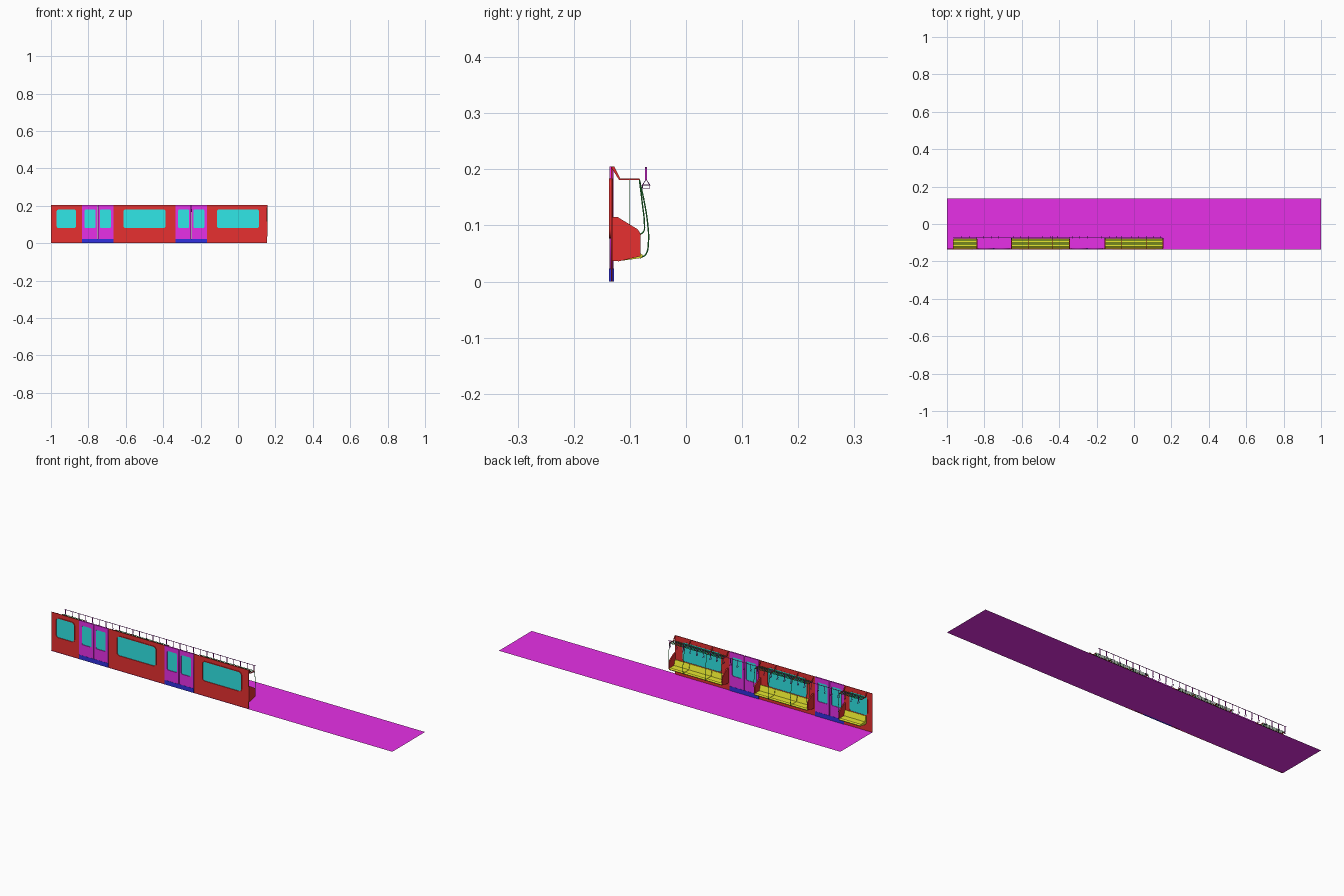
import bpy, bmesh, math

if "Cube" in bpy.data.objects:
    bpy.data.objects.remove(bpy.data.objects["Cube"])


def material(name, rgb):
    m = bpy.data.materials.new(name)
    m.diffuse_color = (*rgb, 1)
    m.use_nodes = True
    m.node_tree.nodes["Principled BSDF"].inputs["Base Color"].default_value = m.diffuse_color
    return m


RED = material("red", (0.8, 0.03, 0.03))
MAGENTA = material("magenta", (0.8, 0.03, 0.8))
CYAN = material("cyan", (0.03, 0.8, 0.8))
BLUE = material("blue", (0.03, 0.03, 0.75))
YELLOW = material("yellow", (0.8, 0.8, 0.03))
GREEN = material("green", (0.03, 0.4, 0.06))
PURPLE = material("purple", (0.4, 0.05, 0.5))


def add(name, mesh, mat):
    mesh.materials.clear()
    mesh.materials.append(mat)
    o = bpy.data.objects.new(name, mesh)
    bpy.context.collection.objects.link(o)
    return o


def curve_mesh(cu):
    tmp = bpy.data.objects.new("tmp", cu)
    bpy.context.collection.objects.link(tmp)
    dg = bpy.context.evaluated_depsgraph_get()
    me = bpy.data.meshes.new_from_object(tmp.evaluated_get(dg))
    bpy.data.objects.remove(tmp)
    return me


def box(name, x0, x1, y0, y1, z0, z1, mat):
    bm = bmesh.new()
    bmesh.ops.create_cube(bm, size=1)
    for v in bm.verts:
        v.co = ((x0 + x1) / 2 + v.co.x * (x1 - x0), (y0 + y1) / 2 + v.co.y * (y1 - y0),
                (z0 + z1) / 2 + v.co.z * (z1 - z0))
    me = bpy.data.meshes.new(name)
    bm.to_mesh(me)
    bm.free()
    return add(name, me, mat)


def rounded(x0, x1, z0, z1, r, n=5):
    pts = []
    for cx, cz, a in ((x1 - r, z1 - r, 0), (x0 + r, z1 - r, 90),
                      (x0 + r, z0 + r, 180), (x1 - r, z0 + r, 270)):
        for i in range(n + 1):
            t = math.radians(a + 90 * i / n)
            pts.append((cx + r * math.cos(t), cz + r * math.sin(t)))
    return pts


def plate(name, loops, y0, y1, mat):
    """Upright sheet in the xz plane; loops after the first are holes."""
    cu = bpy.data.curves.new(name, 'CURVE')
    cu.dimensions, cu.fill_mode, cu.extrude = '2D', 'BOTH', (y1 - y0) / 2
    for loop in loops:
        s = cu.splines.new('POLY')
        s.points.add(len(loop) - 1)
        for p, (x, z) in zip(s.points, loop):
            p.co = (x, z, 0, 1)
        s.use_cyclic_u = True
    me = curve_mesh(cu)
    for v in me.vertices:
        x, z, d = v.co
        v.co = (x, (y0 + y1) / 2 - d, z)
    return add(name, me, mat)


def prism(name, profile, x0, x1, mat):
    """Extrude a yz profile along x."""
    bm = bmesh.new()
    face = bm.faces.new([bm.verts.new((x0, y, z)) for y, z in profile])
    ext = bmesh.ops.extrude_face_region(bm, geom=[face])["geom"]
    bmesh.ops.translate(bm, vec=(x1 - x0, 0, 0),
                        verts=[g for g in ext if isinstance(g, bmesh.types.BMVert)])
    bmesh.ops.recalc_face_normals(bm, faces=bm.faces)
    me = bpy.data.meshes.new(name)
    bm.to_mesh(me)
    bm.free()
    return add(name, me, mat)


def tube(name, pts, r, mat, smooth=False, cyclic=False):
    cu = bpy.data.curves.new(name, 'CURVE')
    cu.dimensions, cu.bevel_depth, cu.bevel_resolution = '3D', r, 1
    cu.use_fill_caps, cu.resolution_u = True, 5
    s = cu.splines.new('BEZIER')
    s.bezier_points.add(len(pts) - 1)
    s.use_cyclic_u = cyclic
    for b, p in zip(s.bezier_points, pts):
        b.co = p
        b.handle_left_type = b.handle_right_type = 'AUTO' if smooth else 'VECTOR'
    if not smooth:
        s.resolution_u = 1
    me = curve_mesh(cu)
    me.polygons.foreach_set("use_smooth", [True] * len(me.polygons))
    return add(name, me, mat)


H = 0.205

# floor
floor = bpy.data.meshes.new("floor")
floor.from_pydata([(-1, -.137, 0), (1, -.137, 0), (1, .137, 0), (-1, .137, 0)], [], [(0, 1, 2, 3)])
add("floor", floor, MAGENTA)

# wall panels with framed windows
for x0, x1, w0, w1 in ((-1, -.835, -.97, -.865), (-.665, -.335, -.613, -.387), (-.165, .155, -.113, .113)):
    hole = rounded(w0, w1, .08, .181, .014)
    plate("wall_panel", [[(x0, 0), (x1, 0), (x1, H), (x0, H)], hole], -.134, -.131, RED)
    plate("window_frame", [rounded(w0 - .003, w1 + .003, .077, .184, .017), hole], -.137, -.1305, RED)
    plate("window_glass", [hole], -.1335, -.1325, CYAN)

# sliding door pairs
for cx in (-.75, -.25):
    for s in (-1, 1):
        a, b = sorted((cx + s * .002, cx + s * .085))
        w0, w1 = sorted((cx + s * .012, cx + s * .07))
        hole = rounded(w0, w1, .08, .181, .008)
        plate("door_leaf", [[(a, .022), (b, .022), (b, H), (a, H)], hole], -.136, -.129, MAGENTA)
        plate("door_glass", [hole], -.133, -.132, CYAN)
    box("door_sill", cx - .085, cx + .085, -.137, -.128, 0, .023, BLUE)

# benches, end screens, luggage racks and grab poles
SEAT = [(-.131, .078), (-.125, .08), (-.117, .052), (-.083, .052),
        (-.077, .047), (-.079, .042), (-.115, .037), (-.131, .04)]
SCREEN = [(-.132, .115), (-.122, .115), (-.086, .093), (-.081, .085),
          (-.081, .045), (-.12, .036), (-.132, .037)]
BRACKET = [(-.132, H), (-.128, H), (-.117, .1835), (-.083, .1835), (-.083, .1805), (-.119, .1805), (-.132, .201)]
OUTER = [(-.083, .181), (-.074, .14), (-.068, .1), (-.067, .07), (-.072, .048), (-.082, .042)]
INNER = [(-.083, .181), (-.078, .14), (-.074, .1), (-.075, .09), (-.083, .083)]

for divs, screens in (((-.967, -.84), (-.84,)),
                      ((-.655, -.565, -.435, -.345), (-.655, -.345)),
                      ((-.155, -.065, .065, .155), (-.155, .155))):
    for a, b in zip(divs, divs[1:]):
        prism("seat", SEAT, a + .001, b - .001, YELLOW)
    for x in divs:
        prism("rack_bracket", BRACKET, x - .002, x + .002, RED)
    for x in screens:
        prism("end_screen", SCREEN, x - .003, x + .003, RED)
        tube("end_pole", [(x, y, z) for y, z in INNER], .0014, GREEN, True)
        tube("screen_rod", [(x, -.1, .1), (x, -.1, .181)], .0006, GREEN)
    for x in divs[1:-1]:
        tube("middle_pole", [(x, y, z) for y, z in OUTER], .0014, GREEN, True)
    for i in range(6):
        y = -.118 + i * .007
        tube("rack_bar", [(divs[0], y, .182), (divs[-1], y, .182)], .0012, GREEN)

# overhead rail with hanging straps
tube("strap_rail", [(-.967, -.071, .203), (.153, -.071, .203)], .0014, PURPLE)
for i in range(29):
    x = -.96 + i * .0394
    box("strap", x - .001, x + .001, -.0728, -.0692, .181, .204, MAGENTA)
    tube("strap_handle", [(x, -.071, .182), (x, -.0775, .172), (x, -.0775, .166),
                          (x, -.0645, .166), (x, -.0645, .172)], .001, PURPLE, cyclic=True)
    tube("handle_bar", [(x, -.0775, .172), (x, -.0645, .172)], .0008, PURPLE)
